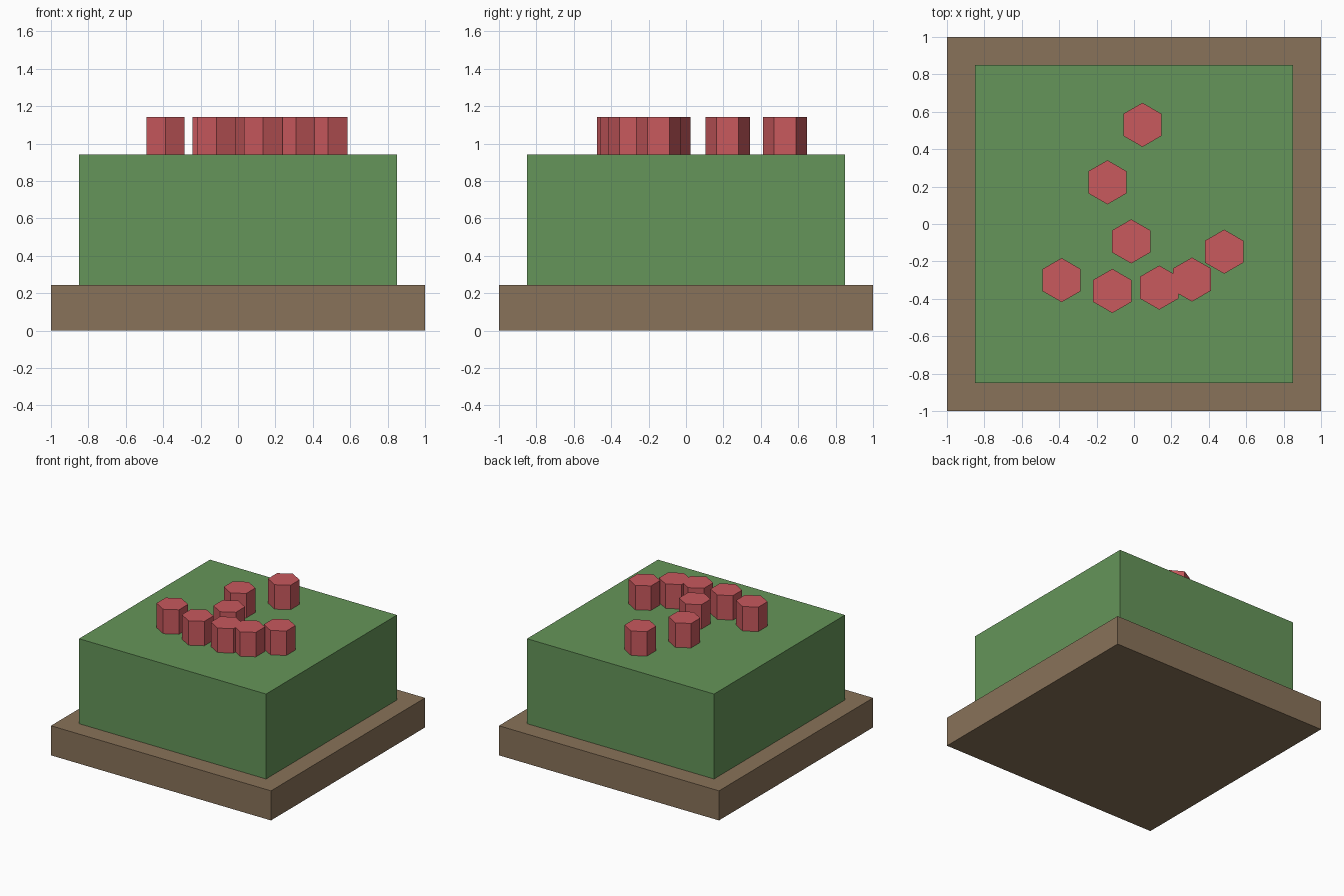
import bpy
import math

if "Cube" in bpy.data.objects:
    bpy.data.objects.remove(bpy.data.objects["Cube"])


def material(name, rgb):
    m = bpy.data.materials.new(name)
    m.diffuse_color = (*rgb, 1.0)
    m.use_nodes = True
    m.node_tree.nodes["Principled BSDF"].inputs["Base Color"].default_value = m.diffuse_color
    return m


BROWN = material("soil_brown", (0.25, 0.17, 0.10))
GREEN = material("leaf_green", (0.13, 0.30, 0.10))
RED = material("berry_red", (0.58, 0.10, 0.11))


def slab(name, half, z0, z1, mat):
    bpy.ops.mesh.primitive_cube_add(size=1, location=(0, 0, (z0 + z1) / 2))
    ob = bpy.context.object
    ob.name = name
    ob.scale = (2 * half, 2 * half, z1 - z0)
    bpy.ops.object.transform_apply(location=False, rotation=False, scale=True)
    ob.data.materials.append(mat)


def hex_stud(name, x, y, z0, z1, mat):
    # six-sided prism with its points along y
    bpy.ops.mesh.primitive_cylinder_add(vertices=6, radius=0.118, depth=z1 - z0,
                                        location=(x, y, (z0 + z1) / 2))
    ob = bpy.context.object
    ob.name = name
    ob.data.materials.append(mat)


# Plinth and block
slab("base_plinth", 1.0, 0.0, 0.243, BROWN)
slab("green_block", 0.85, 0.243, 0.941, GREEN)

# Scattered hexagonal studs on top
STUDS = [(0.045, 0.53), (-0.142, 0.223), (-0.015, -0.093), (-0.387, -0.30),
         (-0.116, -0.358), (0.135, -0.34), (0.31, -0.297), (0.482, -0.148)]
for i, (x, y) in enumerate(STUDS, 1):
    hex_stud(f"red_stud_{i}", x, y, 0.941, 1.142, RED)
